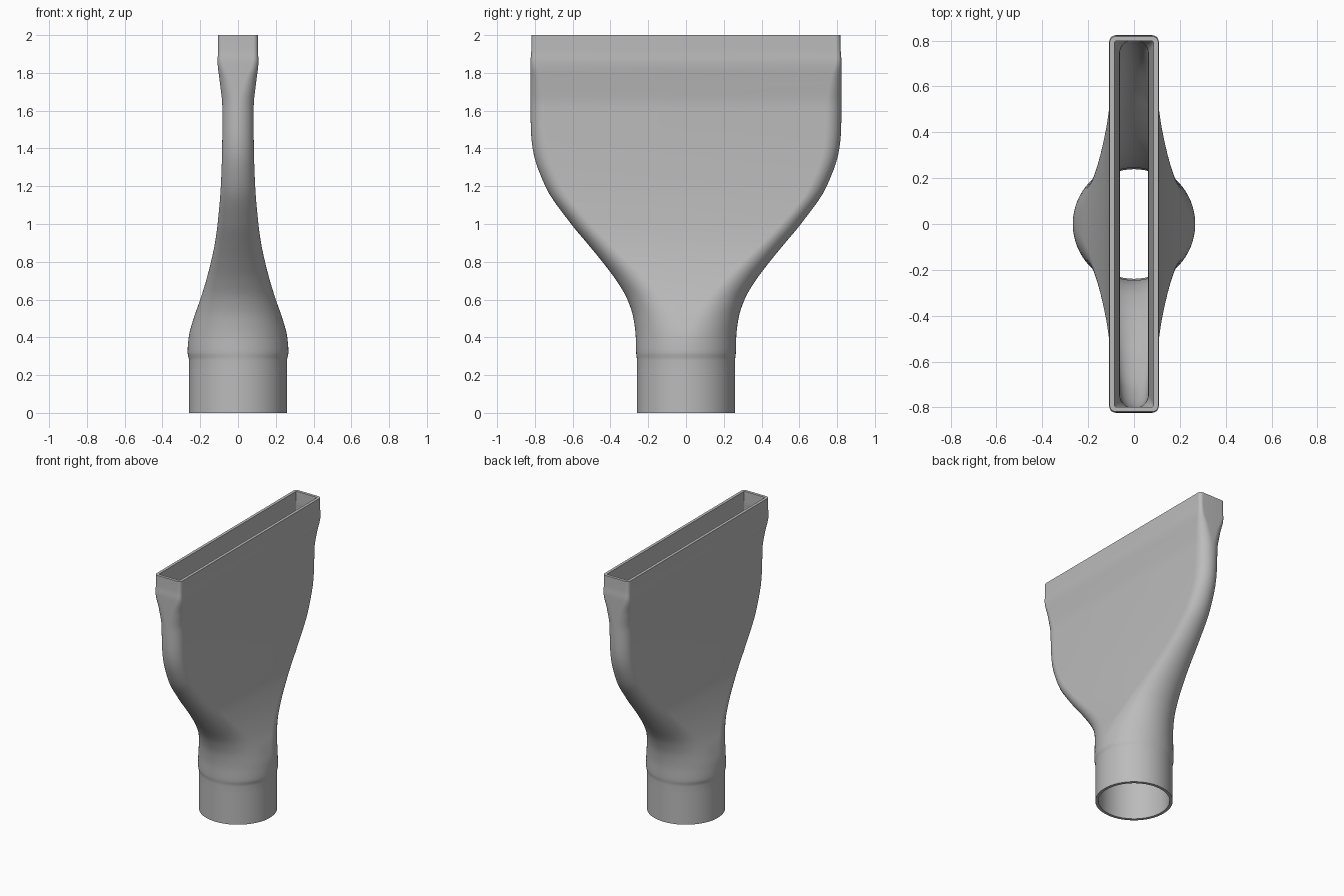
import bpy, bmesh, math

cube = bpy.data.objects.get("Cube")
if cube:
    bpy.data.objects.remove(cube, do_unlink=True)

WALL = 0.021
ARC = 16          # steps per rounded corner
STEPS = 5         # rings between two stations

# Stations: height, half thickness, half width, corner radius
STATIONS = [
    (0.00, 0.260, 0.260, 0.260), (0.28, 0.260, 0.260, 0.260),
    (0.32, 0.267, 0.264, 0.264), (0.40, 0.261, 0.266, 0.261),
    (0.50, 0.235, 0.278, 0.235), (0.60, 0.200, 0.310, 0.200),
    (0.70, 0.169, 0.368, 0.169), (0.80, 0.143, 0.443, 0.143),
    (0.90, 0.122, 0.525, 0.122), (1.00, 0.108, 0.608, 0.108),
    (1.20, 0.091, 0.745, 0.091), (1.40, 0.084, 0.812, 0.084),
    (1.50, 0.083, 0.821, 0.083), (1.62, 0.083, 0.823, 0.080),
    (1.75, 0.096, 0.823, 0.062), (1.86, 0.108, 0.823, 0.030),
    (1.92, 0.106, 0.819, 0.025), (2.00, 0.106, 0.818, 0.025),
]


def tangent(i, k):
    """Monotone slope of column k at station i."""
    if i == 0 or i == len(STATIONS) - 1:
        return 0.0
    a, b, c = STATIONS[i - 1:i + 2]
    s, t = (b[k] - a[k]) / (b[0] - a[0]), (c[k] - b[k]) / (c[0] - b[0])
    return 2 * s * t / (s + t) if s * t > 0 else 0.0


def smooth_sections():
    out = [STATIONS[0]]
    for i in range(len(STATIONS) - 1):
        a, b = STATIONS[i], STATIONS[i + 1]
        h = b[0] - a[0]
        for n in range(1, STEPS + 1):
            t = n / STEPS
            e = t * t * (3 - 2 * t)
            vals = [a[k] * (1 - e) + b[k] * e
                    + h * tangent(i, k) * t * (1 - t) ** 2
                    - h * tangent(i + 1, k) * t * t * (1 - t)
                    for k in (1, 2, 3)]
            out.append((a[0] + h * t, *vals))
    return out


def ring(bm, section, inset):
    """Rounded rectangle cross-section, shrunk by the wall thickness."""
    z, hx, hy, r = section
    hx, hy = hx - inset, hy - inset
    r = min(max(r - inset, 0.006), hx, hy)
    verts = []
    for corner, (sx, sy) in enumerate([(1, 1), (-1, 1), (-1, -1), (1, -1)]):
        for n in range(ARC + 1):
            a = math.pi / 2 * (corner + n / ARC)
            verts.append(bm.verts.new((sx * (hx - r) + r * math.cos(a),
                                       sy * (hy - r) + r * math.sin(a), z)))
    return verts


# Nozzle shell: up the outside, over the rim, down the inside
bm = bmesh.new()
sections = smooth_sections()
rings = [ring(bm, s, 0) for s in sections]
rings += [ring(bm, s, WALL) for s in reversed(sections)]
for low, high in zip(rings, rings[1:] + rings[:1]):
    for i in range(len(low)):
        j = (i + 1) % len(low)
        bm.faces.new((low[i], low[j], high[j], high[i]))
bmesh.ops.remove_doubles(bm, verts=bm.verts, dist=0.00005)
bmesh.ops.recalc_face_normals(bm, faces=bm.faces)
mesh = bpy.data.meshes.new("nozzle_shell")
bm.to_mesh(mesh)
bm.free()
nozzle = bpy.data.objects.new("nozzle_shell", mesh)
bpy.context.collection.objects.link(nozzle)

# Plain grey plastic
grey = bpy.data.materials.new("plain_grey")
grey.use_nodes = True
colour = (0.5, 0.5, 0.5, 1)
grey.diffuse_color = colour
grey.node_tree.nodes["Principled BSDF"].inputs["Base Color"].default_value = colour
mesh.materials.append(grey)

bpy.ops.object.select_all(action="DESELECT")
nozzle.select_set(True)
bpy.context.view_layer.objects.active = nozzle
bpy.ops.object.shade_smooth_by_angle(angle=math.radians(30))
